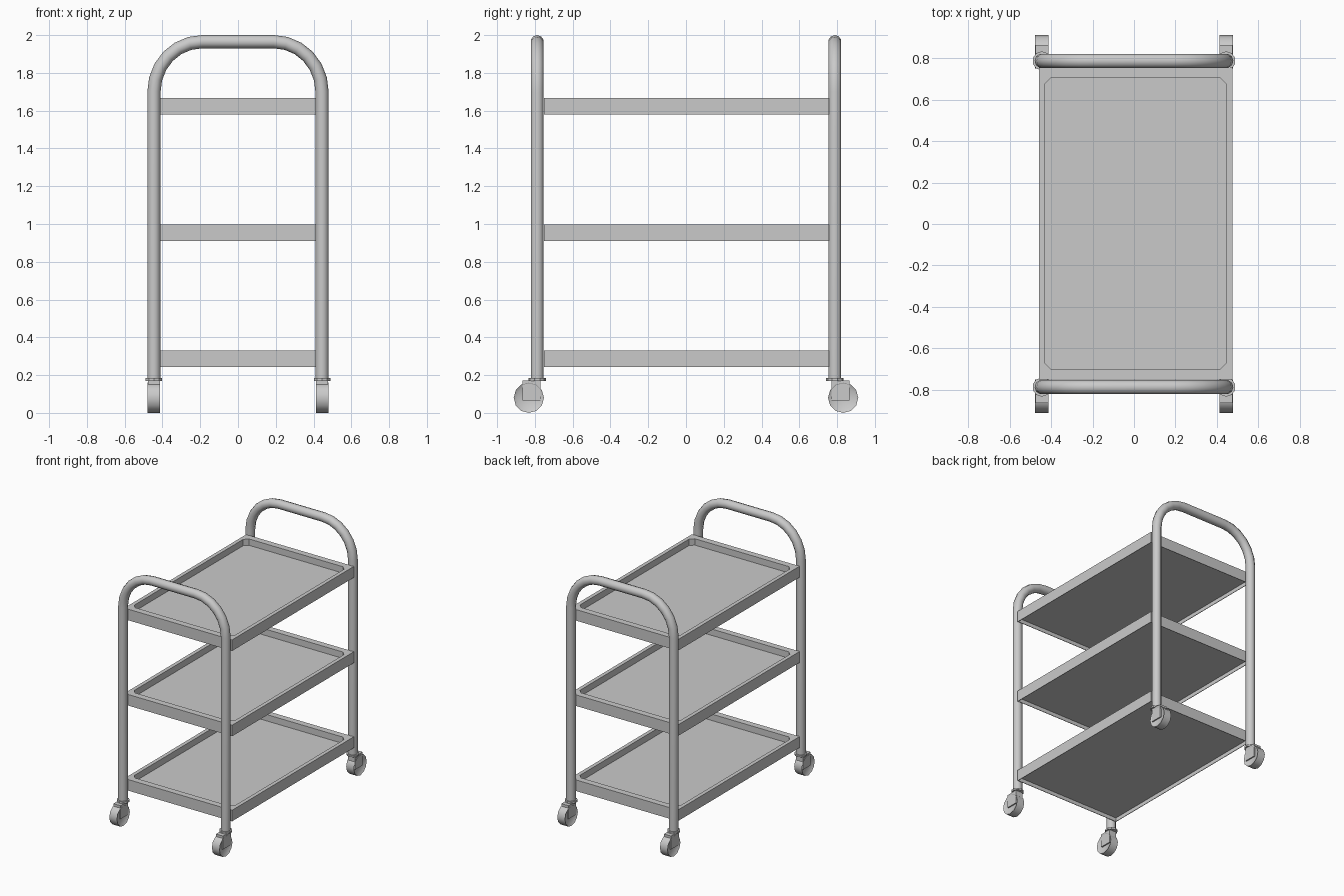
import bpy, bmesh, math
from mathutils import Matrix, Vector

cube = bpy.data.objects.get("Cube")
if cube:
    bpy.data.objects.remove(cube, do_unlink=True)

steel = bpy.data.materials.new("brushed_grey")
steel.use_nodes = True
GREY = (0.59, 0.59, 0.59, 1)
steel.diffuse_color = GREY
steel.node_tree.nodes["Principled BSDF"].inputs["Base Color"].default_value = GREY

LEG_X, LEG_Y, TUBE_R = 0.445, 0.788, 0.035


def finish(bm, name, smooth=False):
    bmesh.ops.recalc_face_normals(bm, faces=bm.faces)
    mesh = bpy.data.meshes.new(name)
    bm.to_mesh(mesh)
    bm.free()
    mesh.materials.append(steel)
    obj = bpy.data.objects.new(name, mesh)
    bpy.context.collection.objects.link(obj)
    if smooth:
        bpy.ops.object.select_all(action='DESELECT')
        obj.select_set(True)
        bpy.context.view_layer.objects.active = obj
        bpy.ops.object.shade_smooth_by_angle(angle=math.radians(50))
    return obj


def add_box(bm, centre, size):
    m = Matrix.Translation(centre) @ Matrix.Diagonal((*size, 1))
    bmesh.ops.create_cube(bm, size=1, matrix=m)


def add_cylinder(bm, centre, radius, depth, sides, turn=Matrix()):
    bmesh.ops.create_cone(bm, cap_ends=True, segments=sides, radius1=radius,
                          radius2=radius, depth=depth,
                          matrix=Matrix.Translation(centre) @ turn)


# Bent tube: two legs joined by a rounded handle
def frame_hoop(name, y):
    bend_x, bend_z, top = 0.19, 1.70, 1.965
    left = [(LEG_X, 0.18)]
    for i in range(7):
        a = math.pi / 2 * i / 6
        left.append((bend_x + (LEG_X - bend_x) * math.cos(a),
                     bend_z + (top - bend_z) * math.sin(a)))
    path = left + [(-x, z) for x, z in reversed(left)]
    sides = 10
    bm = bmesh.new()
    rings = []
    for i, (x, z) in enumerate(path):
        before = Vector(path[max(i - 1, 0)])
        after = Vector(path[min(i + 1, len(path) - 1)])
        t = (after - before).normalized()
        out = Vector((t.y, 0, -t.x))
        ring = []
        for k in range(sides):
            a = 2 * math.pi * k / sides
            ring.append(bm.verts.new(Vector((x, y, z))
                        + out * TUBE_R * math.cos(a)
                        + Vector((0, TUBE_R * math.sin(a), 0))))
        rings.append(ring)
    for a, b in zip(rings, rings[1:]):
        for k in range(sides):
            n = (k + 1) % sides
            bm.faces.new((a[k], a[n], b[n], b[k]))
    bm.faces.new(rings[0])
    bm.faces.new(rings[-1])
    finish(bm, name, smooth=True)


# Sheet tray: raised rim with clipped inner corners, hollow underside
def shelf(name, base, height=0.087, recess=0.05, hollow=0.03):
    bm = bmesh.new()
    add_box(bm, (0, 0, height / 2), (0.935, 1.51, height))
    by_height = sorted(bm.faces, key=lambda f: f.calc_center_median().z)
    bottom, top = by_height[0], by_height[-1]

    bmesh.ops.inset_region(bm, faces=[bottom], thickness=0.006)
    under = bmesh.ops.extrude_discrete_faces(bm, faces=[bottom])["faces"][0]
    bmesh.ops.translate(bm, verts=under.verts, vec=(0, 0, hollow))

    bmesh.ops.inset_region(bm, faces=[top], thickness=0.03)
    for v in top.verts:
        v.co.x = math.copysign(0.4375, v.co.x)
        v.co.y = math.copysign(0.705, v.co.y)
    floor = bmesh.ops.extrude_discrete_faces(bm, faces=[top])["faces"][0]
    bmesh.ops.translate(bm, verts=floor.verts, vec=(0, 0, -recess))
    corners = [e for v in floor.verts for e in v.link_edges
               if e not in set(floor.edges)]
    bmesh.ops.bevel(bm, geom=corners, offset=0.03, segments=1,
                    affect='EDGES', profile=0.5)
    finish(bm, name).location = (0.0075, 0.003, base)


# Swivel caster: collar, fork block and trailing wheel with sunken hub
def caster(tag, sx, sy):
    x, y, wheel_y = sx * LEG_X, sy * LEG_Y, sy * 0.832

    bm = bmesh.new()
    add_cylinder(bm, (x, y, 0.177), 0.046, 0.014, 10)
    finish(bm, "caster_collar_" + tag)

    bm = bmesh.new()
    add_box(bm, (x, sy * 0.817, 0.118), (0.062, 0.095, 0.105))
    finish(bm, "caster_fork_" + tag)

    bm = bmesh.new()
    add_cylinder(bm, (x, wheel_y, 0.08), 0.08, 0.066, 12,
                 Matrix.Rotation(math.pi / 2, 4, 'Y'))
    caps = [f for f in bm.faces if len(f.verts) > 4]
    bmesh.ops.inset_individual(bm, faces=caps, thickness=0.018, depth=-0.012)
    finish(bm, "caster_wheel_" + tag, smooth=True)


for end, sy in (("front", -1), ("back", 1)):
    frame_hoop(end + "_frame_hoop", sy * LEG_Y)
    for side, sx in (("left", 1), ("right", -1)):
        caster(end + "_" + side, sx, sy)

for level, base in (("lower", 0.243), ("middle", 0.91), ("upper", 1.579)):
    shelf(level + "_shelf", base)
